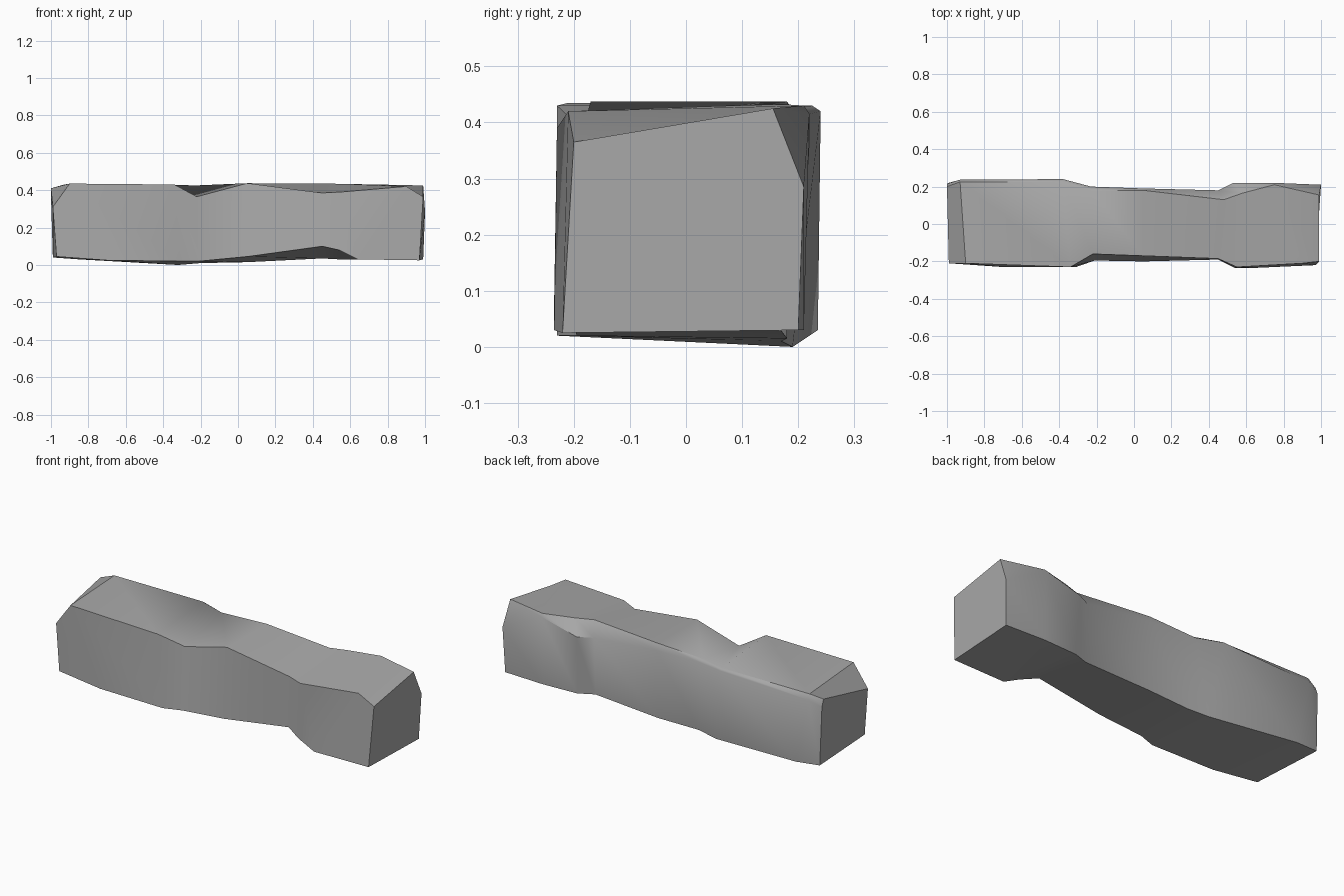
import bpy
import bmesh
from math import radians

default_cube = bpy.data.objects.get("Cube")
if default_cube:
    bpy.data.objects.remove(default_cube, do_unlink=True)


def make_material(name, colour):
    material = bpy.data.materials.new(name)
    material.diffuse_color = colour
    material.use_nodes = True
    material.node_tree.nodes["Principled BSDF"].inputs["Base Color"].default_value = colour
    return material


def loft_between_rails(name, rails, material):
    """Skin a closed solid over long edge rails that run from end to end."""
    bm = bmesh.new()
    rows = [[bm.verts.new(point) for point in rail] for rail in rails]
    for row, following in zip(rows, rows[1:] + rows[:1]):
        for i in range(len(row) - 1):
            bm.faces.new((row[i], row[i + 1], following[i + 1], following[i]))
    bm.faces.new([row[0] for row in rows])
    bm.faces.new([row[-1] for row in reversed(rows)])
    bmesh.ops.recalc_face_normals(bm, faces=bm.faces)
    mesh = bpy.data.meshes.new(name)
    bm.to_mesh(mesh)
    bm.free()
    mesh.materials.append(material)
    solid = bpy.data.objects.new(name, mesh)
    bpy.context.collection.objects.link(solid)
    return solid


# Long edges of the worn block: thick ends, a narrower waist
front_low = [(-.97, -.21, .045), (-.7, -.23, .025), (-.31, -.23, .02),
             (-.21, -.195, .02), (.05, -.2, .045), (.45, -.19, .1),
             (.54, -.235, .08), (.64, -.235, .03), (.97, -.22, .025)]
back_low = [(-.99, .22, .04), (-.85, .235, .03), (-.32, .19, 0),
            (-.2, .17, .01), (.05, .18, .015), (.45, .165, .035),
            (.54, .2, .03), (.75, .21, .03), (.99, .2, .03)]
back_shoulder = [(-1, .215, .37), (-.93, .237, .4), (-.38, .24, .42),
                 (-.23, .2, .41), (.05, .19, .4), (.45, .18, .36),
                 (.53, .22, .36), (.75, .22, .415), (1, .21, .285)]
back_top = [(-1, .2, .41), (-.93, .225, .43), (-.38, .225, .43),
            (-.23, .18, .425), (.05, .18, .437), (.48, .13, .435),
            (.58, .165, .433), (.75, .21, .43), (.99, .155, .425)]
front_top = [(-.99, -.21, .31), (-.9, -.21, .435), (-.34, -.23, .43),
             (-.22, -.16, .365), (.05, -.17, .437), (.45, -.185, .385),
             (.55, -.23, .39), (.9, -.21, .42), (.99, -.2, .365)]

# Worn stone block
stone_grey = make_material("stone grey", (.4, .4, .4, 1))
block = loft_between_rails(
    "stone_block", [front_low, back_low, back_shoulder, back_top, front_top], stone_grey)

# Soft dents, crisp long edges
bpy.ops.object.select_all(action='DESELECT')
block.select_set(True)
bpy.context.view_layer.objects.active = block
bpy.ops.object.shade_smooth_by_angle(angle=radians(38))
